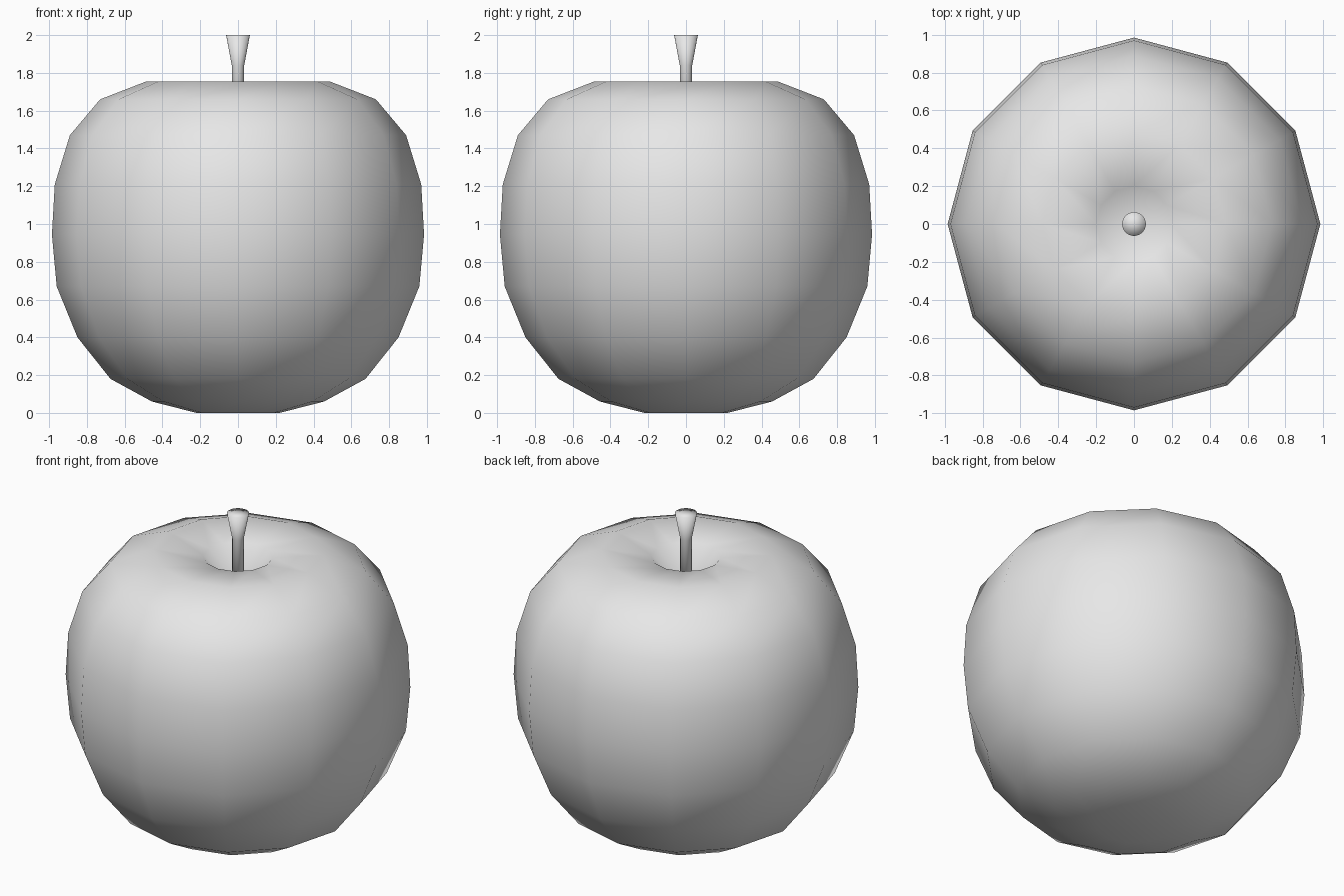
import bpy
import bmesh
from math import cos, sin, tau

cube = bpy.data.objects.get("Cube")
if cube:
    bpy.data.objects.remove(cube, do_unlink=True)

grey = bpy.data.materials.new("plain grey")
grey.use_nodes = True
colour = (0.8, 0.8, 0.8, 1)
grey.diffuse_color = colour
grey.node_tree.nodes["Principled BSDF"].inputs["Base Color"].default_value = colour


def lathe(name, profile, sides):
    """Turn a bottom-to-top profile of (radius, height); end points are poles."""
    bm = bmesh.new()
    rings = []
    for r, z in profile:
        count = sides if r > 0 else 1
        rings.append([bm.verts.new((r * cos(tau * i / sides), r * sin(tau * i / sides), z))
                      for i in range(count)])
    for low, high in zip(rings, rings[1:]):
        for i in range(sides):
            j = (i + 1) % sides
            corners = [low[i % len(low)], low[j % len(low)],
                       high[j % len(high)], high[i % len(high)]]
            bm.faces.new(list(dict.fromkeys(corners)))
    bmesh.ops.recalc_face_normals(bm, faces=bm.faces)
    for face in bm.faces:
        face.smooth = True
    mesh = bpy.data.meshes.new(name)
    bm.to_mesh(mesh)
    bm.free()
    mesh.materials.append(grey)
    obj = bpy.data.objects.new(name, mesh)
    bpy.context.collection.objects.link(obj)
    return obj


# Fruit body with a dimple around the stem
lathe("apple_body", [
    (0, 0.005), (0.22, 0), (0.455, 0.06), (0.675, 0.18), (0.85, 0.4),
    (0.96, 0.67), (0.985, 0.945), (0.97, 1.21), (0.89, 1.47),
    (0.73, 1.66), (0.485, 1.755), (0.2, 1.725), (0, 1.54)], 12)

# Stem flaring towards its tip
lathe("stem", [(0, 1.5), (0.033, 1.5), (0.033, 1.84), (0.063, 2), (0, 2)], 24)
